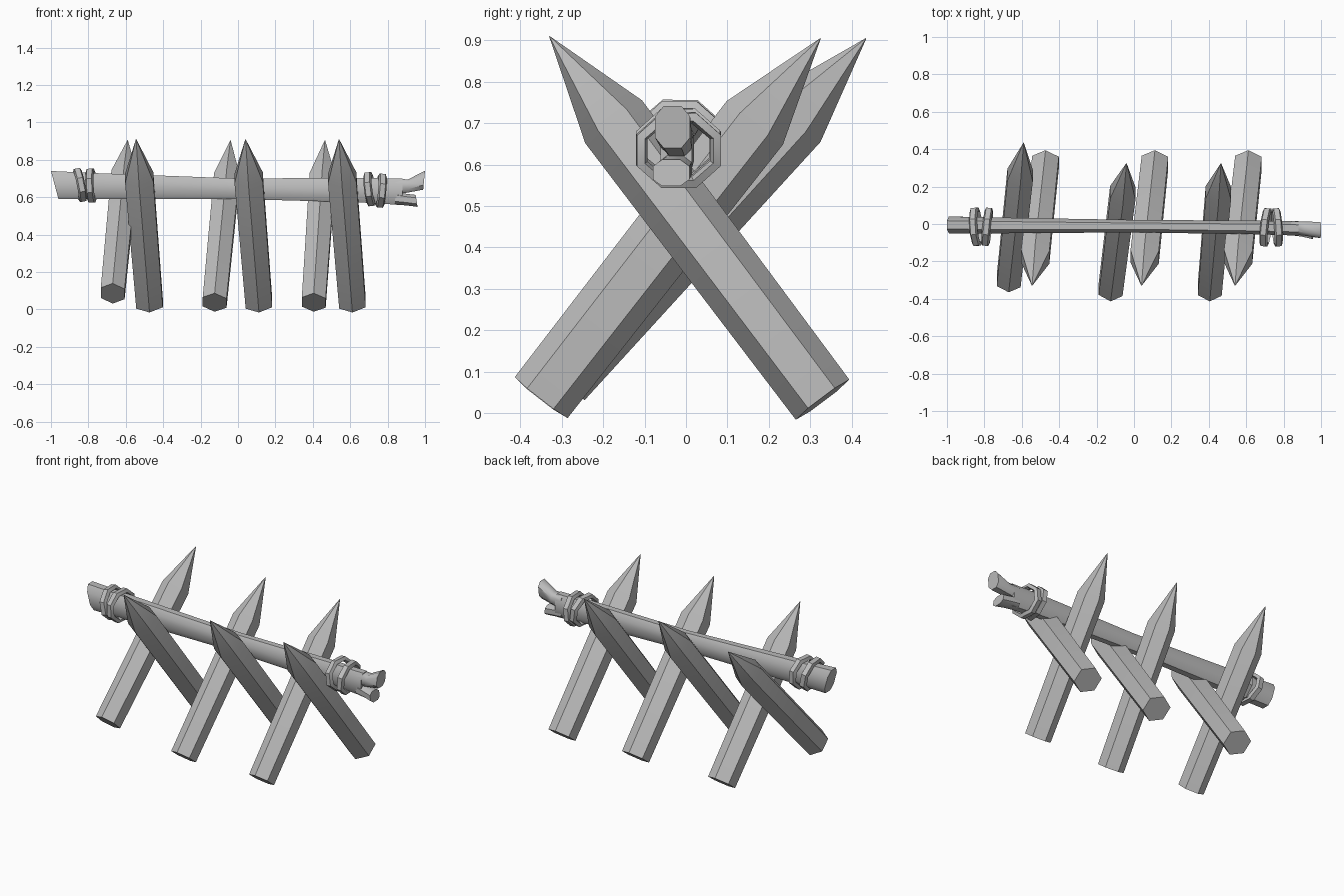
import bpy, bmesh, math
from mathutils import Vector, Matrix

if "Cube" in bpy.data.objects:
    bpy.data.objects.remove(bpy.data.objects["Cube"])

wood = bpy.data.materials.new("grey_wood")
wood.diffuse_color = (0.5, 0.5, 0.5, 1)
wood.use_nodes = True
wood.node_tree.nodes["Principled BSDF"].inputs["Base Color"].default_value = wood.diffuse_color


def finish(name, bm, angle):
    bmesh.ops.recalc_face_normals(bm, faces=bm.faces)
    mesh = bpy.data.meshes.new(name)
    bm.to_mesh(mesh)
    bm.free()
    mesh.materials.append(wood)
    ob = bpy.data.objects.new(name, mesh)
    bpy.context.collection.objects.link(ob)
    bpy.ops.object.select_all(action='DESELECT')
    ob.select_set(True)
    bpy.context.view_layer.objects.active = ob
    bpy.ops.object.shade_smooth_by_angle(angle=math.radians(angle))


def loft(bm, rings, closed=False):
    """Skin a list of point rings, capping both ends unless closed."""
    vs = [[bm.verts.new(p) for p in r] for r in rings]
    n = len(vs[0])
    pairs = list(zip(vs, vs[1:])) + ([(vs[-1], vs[0])] if closed else [])
    for a, b in pairs:
        for i in range(n):
            j = (i + 1) % n
            bm.faces.new((a[i], a[j], b[j], b[i]))
    if not closed:
        bm.faces.new(vs[0])
        bm.faces.new(vs[-1])
    return vs


# Sharpened stakes: six-sided shaft with a long point
def stake(name, base, tip, rx=0.078, ry=0.086):
    base, tip = Vector(base), Vector(tip)
    d = (tip - base).normalized()
    side = (Vector((1, 0, 0)) - d * d.x).normalized()
    up = d.cross(side)
    shoulder = base.lerp(tip, 0.765)

    def ring(c, s):
        pts = []
        for i in range(6):
            a = math.radians(60 * i + 30)
            pts.append(c + side * math.cos(a) * rx * 1.12 * s + up * math.sin(a) * ry * s)
        return pts
    bm = bmesh.new()
    loft(bm, [ring(base, 0.94), ring(shoulder, 1.0), ring(tip, 0.01)])
    finish(name, bm, 50)


for i, x in enumerate((-0.545, 0.04, 0.54)):
    stake(f"front_leaning_stake_{i + 1}", (x + 0.072, 0.33, 0.032), (x, -0.33, 0.91))
stake("back_leaning_stake_1", (-0.67, -0.305, 0.085), (-0.59, 0.435, 0.905), 0.07)
stake("back_leaning_stake_2", (-0.125, -0.35, 0.037), (-0.04, 0.325, 0.905), 0.07)
stake("back_leaning_stake_3", (0.405, -0.35, 0.037), (0.465, 0.325, 0.905), 0.07)


# Crossbeam: chamfered rectangular sections (x, y min, y max, z min, z max, lean)
def section(x, y0, y1, z0, z1, lean=0.0):
    cy, cz, hy, hz = (y0 + y1) / 2, (z0 + z1) / 2, (y1 - y0) / 2, (z1 - z0) / 2
    pts = []
    for u, v in ((1, .5), (.5, 1), (-.5, 1), (-1, .5), (-1, -.5), (-.5, -1), (.5, -1), (1, -.5)):
        pts.append(Vector((x - lean * v, cy + hy * u, cz + hz * v)))
    return pts


bm = bmesh.new()
loft(bm, [section(*s) for s in (
    (-0.98, -0.05, 0.04, 0.59, 0.74, 0.02), (-0.75, -0.05, 0.035, 0.59, 0.728),
    (0.0, -0.045, 0.022, 0.59, 0.70), (0.65, -0.055, 0.018, 0.572, 0.703),
    (0.88, -0.062, 0.015, 0.558, 0.70))])
finish("crossbeam", bm, 45)

# Split end of the beam: two splayed prongs
for name, secs in (
    ("upper_prong", ((0.84, -0.055, 0.015, 0.615, 0.698), (0.91, -0.062, 0.014, 0.625, 0.695),
                     (0.995, -0.075, 0.01, 0.64, 0.742, -0.005))),
    ("lower_prong", ((0.84, -0.06, 0.015, 0.56, 0.63), (0.90, -0.068, 0.012, 0.556, 0.618),
                     (0.955, -0.08, 0.008, 0.548, 0.612, 0.005)))):
    bm = bmesh.new()
    loft(bm, [section(*s) for s in secs])
    finish(name, bm, 45)


# Lashings: tilted octagonal cord loops around each end
def lashing(name, center, tilt, turn, ry=0.098, rz=0.086):
    m = (Matrix.Translation(center) @ Matrix.Rotation(math.radians(tilt), 4, 'Y')
         @ Matrix.Rotation(math.radians(turn), 4, 'Z'))
    rings = []
    for i in range(8):
        a = math.radians(45 * i + 22.5)
        ring = []
        for dx, dr in ((-.022, -.008), (-.014, .012), (.014, .012), (.022, -.008), (0, -.016)):
            ring.append(m @ Vector((dx, math.cos(a) * (ry + dr), math.sin(a) * (rz + dr))))
        rings.append(ring)
    bm = bmesh.new()
    loft(bm, rings, closed=True)
    finish(name, bm, 35)


lashing("left_lashing_outer", (-0.845, -0.015, 0.665), -11, 4)
lashing("left_lashing_inner", (-0.785, -0.015, 0.662), -3, -6)
lashing("right_lashing_inner", (0.705, -0.018, 0.643), -7, -6)
lashing("right_lashing_outer", (0.765, -0.018, 0.635), 5, 4)
